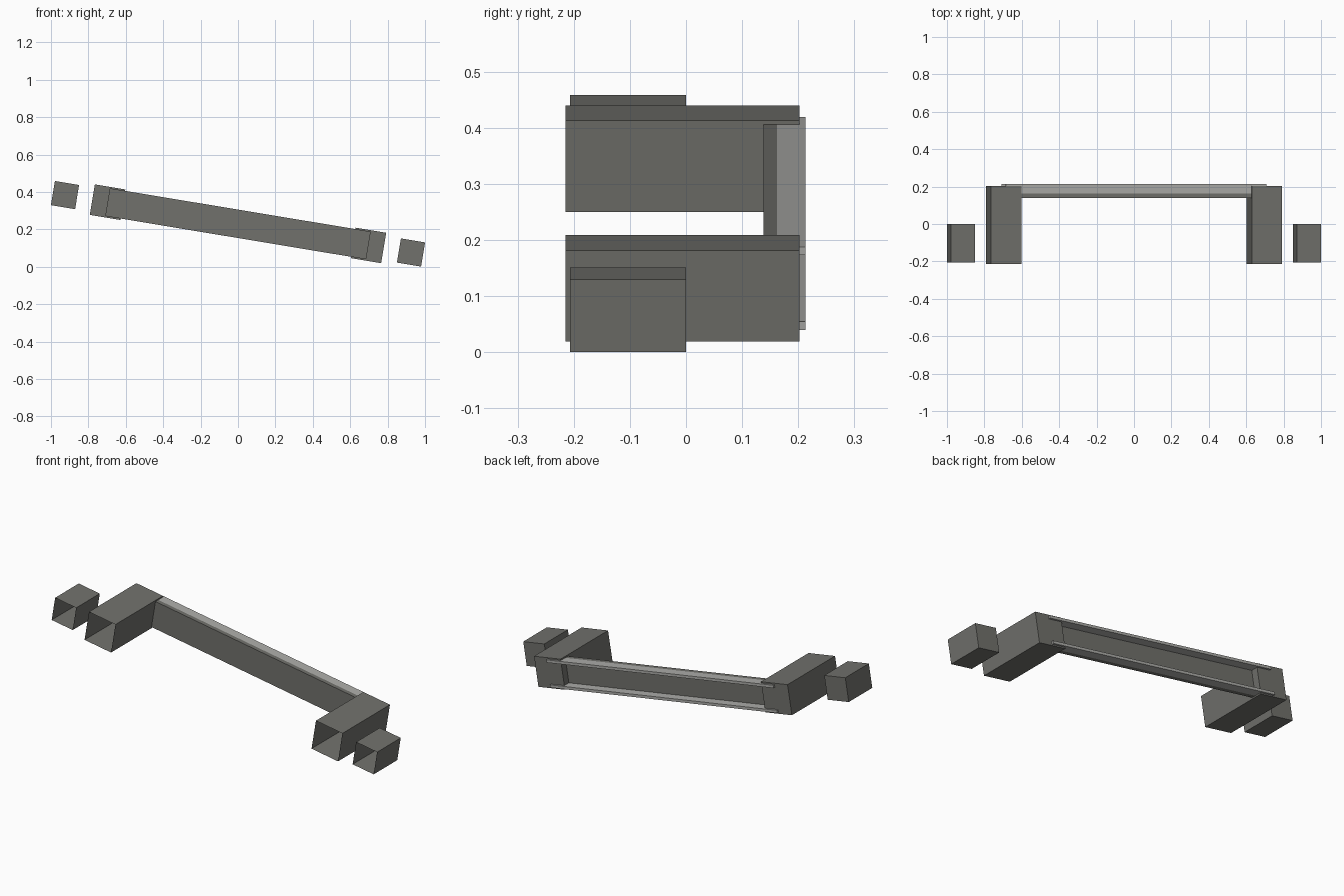
import bpy, bmesh, math
from mathutils import Matrix, Vector

cube = bpy.data.objects.get("Cube")
if cube:
    bpy.data.objects.remove(cube, do_unlink=True)

# The whole assembly leans sideways about the y axis
TILT = Matrix.Translation((0, 0, 0.2295)) @ Matrix.Rotation(math.radians(9.42), 4, 'Y')


def material(name, color):
    mat = bpy.data.materials.new(name)
    mat.use_nodes = True
    mat.diffuse_color = (*color, 1)
    mat.node_tree.nodes["Principled BSDF"].inputs["Base Color"].default_value = (*color, 1)
    return mat


dark = material("dark grey", (0.165, 0.165, 0.15))
light = material("light grey", (0.42, 0.42, 0.40))


def box(name, center, size, mat, open_front=False):
    """Box in the tilted frame, optionally a thin shell without its front face."""
    bm = bmesh.new()
    bmesh.ops.create_cube(bm, size=1)
    if open_front:
        front = [f for f in bm.faces if f.normal.y < -0.5]
        bmesh.ops.delete(bm, geom=front, context='FACES_ONLY')
    bm.transform(TILT @ Matrix.Translation(center) @ Matrix.Diagonal((*size, 1)))
    mesh = bpy.data.meshes.new(name)
    bm.to_mesh(mesh)
    bm.free()
    mesh.materials.append(mat)
    obj = bpy.data.objects.new(name, mesh)
    bpy.context.collection.objects.link(obj)
    return obj


# Open-fronted tubes on both sides
for side, s in (("left", 1), ("right", -1)):
    box(side + "_large_tube", (s * 0.707, -0.0065, 0), (0.165, 0.417, 0.165), dark, True)
    box(side + "_small_tube", (s * 0.9375, -0.1035, 0), (0.131, 0.207, 0.131), dark, True)

# Cross bar: dark web with a light flange along its top and bottom edge
box("bar_web", (0, 0.15, 0), (1.414, 0.024, 0.15), dark)
for edge, s in (("top", 1), ("bottom", -1)):
    box("bar_" + edge + "_flange", (0, 0.1875, s * 0.0675), (1.414, 0.051, 0.015), light)
